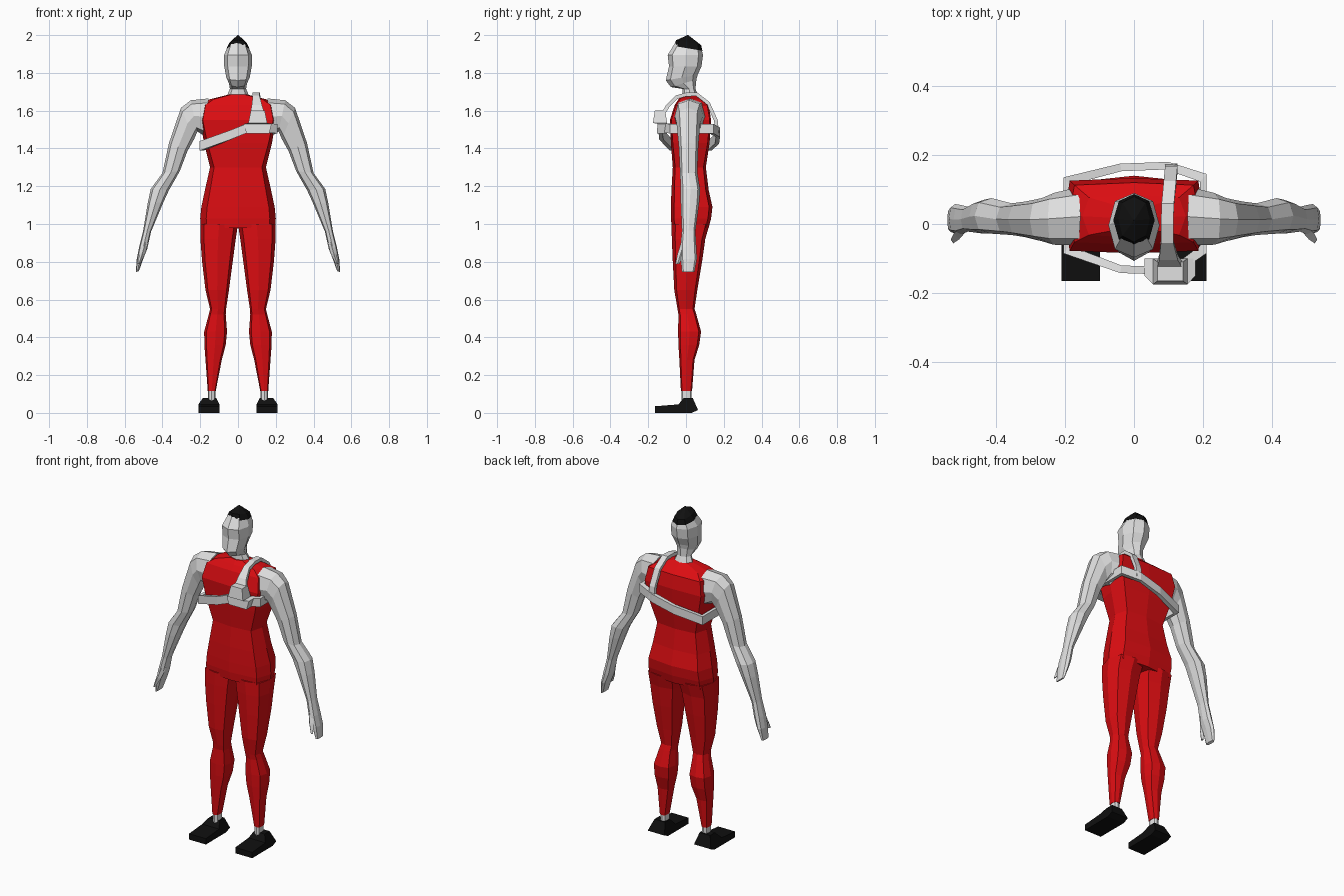
import bpy, bmesh, math
from mathutils import Vector


def material(name, rgb):
    m = bpy.data.materials.new(name)
    m.diffuse_color = (*rgb, 1)
    return m


RED = material("red_suit", (0.72, 0.004, 0.006))
WHITE = material("light_grey", (0.75, 0.75, 0.75))
BLACK = material("black", (0.005, 0.005, 0.005))


def ring(a, b, yf, yb, e=1.0, tilt=0.0, n=8):
    """Rounded section between x-z points a and b, from depth yf to yb."""
    pts = []
    for i in range(n):
        t = 2 * math.pi * i / n
        c, s = round(math.cos(t), 6), round(math.sin(t), 6)
        u, v = (math.copysign(abs(k) ** e, k) if k else 0 for k in (c, s))
        x = (a[0] + b[0]) / 2 + (b[0] - a[0]) / 2 * u
        z = (a[1] + b[1]) / 2 + (b[1] - a[1]) / 2 * u + tilt * s
        pts.append((x, (yf + yb) / 2 + (yb - yf) / 2 * v, z))
    return pts


def loft(name, rings, mat, side=1, caps=True, cyclic=False):
    """Skin a row of rings; side=-1 mirrors across x."""
    bm = bmesh.new()
    vs = [[bm.verts.new((p[0] * side, p[1], p[2])) for p in r] for r in rings]
    n = len(rings[0])
    for k in range(len(vs) if cyclic else len(vs) - 1):
        r, q = vs[k], vs[(k + 1) % len(vs)]
        for i in range(n):
            j = (i + 1) % n
            bm.faces.new((r[i], r[j], q[j], q[i]))
    if caps and not cyclic:
        bm.faces.new(vs[0])
        bm.faces.new(vs[-1])
    bmesh.ops.remove_doubles(bm, verts=bm.verts, dist=1e-5)
    bmesh.ops.recalc_face_normals(bm, faces=bm.faces)
    me = bpy.data.meshes.new(name)
    bm.to_mesh(me)
    bm.free()
    me.materials.append(mat)
    ob = bpy.data.objects.new(name, me)
    bpy.context.collection.objects.link(ob)
    return ob


def level(hw, z, yf, yb, e=1.0, tilt=0.0):
    return ring((-hw, z), (hw, z), yf, yb, e, tilt)


def box_ring(x0, x1, y0, y1, z):
    return [(x0, y0, z), (x1, y0, z), (x1, y1, z), (x0, y1, z)]


def ribbon(name, pairs, half, cyclic=False):
    """Flat strap through (outer, inner) points with a half-width vector."""
    rings = []
    for k, (p, q) in enumerate(pairs):
        w = Vector(half[k] if isinstance(half, list) else half)
        p, q = Vector(p), Vector(q)
        rings.append([p + w, p - w, q - w, q + w])
    return loft(name, rings, WHITE, cyclic=cyclic)


# Torso: hips to collar
loft("torso", [
    level(0.198, 0.98, -0.075, 0.12, 0.5),
    level(0.200, 1.03, -0.08, 0.133, 0.5),
    level(0.194, 1.09, -0.08, 0.14, 0.5),
    level(0.175, 1.18, -0.077, 0.12, 0.5),
    level(0.148, 1.30, -0.07, 0.105, 0.45),
    level(0.180, 1.43, -0.08, 0.125, 0.3),
    level(0.200, 1.55, -0.085, 0.133, 0.2),
    level(0.188, 1.63, -0.06, 0.12, 0.25),
    level(0.150, 1.66, -0.04, 0.085, 0.4),
    level(0.050, 1.685, -0.025, 0.06, 0.8)], RED)

# Neck and head
loft("head", [
    level(0.065, 1.665, -0.02, 0.07),
    level(0.043, 1.715, -0.018, 0.05),
    level(0.048, 1.745, -0.08, 0.055, 1, 0.02),
    level(0.062, 1.775, -0.107, 0.062, 1, 0.015),
    level(0.073, 1.835, -0.09, 0.082, 0.85),
    level(0.074, 1.895, -0.097, 0.09, 0.85),
    level(0.045, 1.958, -0.05, 0.078, 0.9, -0.013)], WHITE)
loft("hair", [
    level(0.060, 1.93, -0.065, 0.087, 0.9, -0.013),
    level(0.046, 1.960, -0.052, 0.080, 0.9, -0.013),
    level(0.002, 2.0, 0.008, 0.012)], BLACK)

for side, label in ((1, "left"), (-1, "right")):
    # Leg: inner x, outer x, z, front, back
    leg = [(0.0, 0.199, 1.0, -0.077, 0.125), (0.012, 0.199, 0.92, -0.075, 0.102),
           (0.028, 0.190, 0.80, -0.07, 0.085), (0.048, 0.172, 0.65, -0.062, 0.06),
           (0.063, 0.148, 0.55, -0.045, 0.045), (0.065, 0.155, 0.52, -0.04, 0.055),
           (0.058, 0.179, 0.43, -0.042, 0.08), (0.065, 0.178, 0.36, -0.04, 0.07),
           (0.086, 0.172, 0.28, -0.035, 0.045), (0.118, 0.160, 0.115, -0.027, 0.032)]
    loft(label + "_leg", [ring((i, z), (o, z), f, b, 0.65) for i, o, z, f, b in leg],
         RED, side)
    loft(label + "_ankle", [ring((0.12, z), (0.158, z), -0.025, 0.03, 0.7)
                            for z in (0.06, 0.116)], WHITE, side)

    # Shoe: side profile carried across the foot
    prof = [(-0.165, 0), (-0.165, 0.035), (-0.04, 0.045), (-0.012, 0.08),
            (0.035, 0.08), (0.064, 0.015), (0.03, 0)]
    loft(label + "_shoe", [
        [(0.115 if z > 0.07 else 0.098, y, z) for y, z in prof],
        [(0.185 if z > 0.07 else 0.21, y, z) for y, z in prof]], BLACK, side)

    # Arm: inner (x, z), outer (x, z), front, back
    arm = [((0.185, 1.47), (0.155, 1.665), -0.062, 0.105),
           ((0.215, 1.49), (0.250, 1.655), -0.06, 0.09),
           ((0.232, 1.45), (0.302, 1.615), -0.05, 0.075),
           ((0.268, 1.385), (0.365, 1.43), -0.038, 0.065),
           ((0.308, 1.28), (0.400, 1.27), -0.032, 0.06),
           ((0.365, 1.18), (0.462, 1.185), -0.028, 0.075),
           ((0.395, 1.115), (0.478, 1.11), -0.028, 0.07),
           ((0.460, 0.96), (0.502, 0.965), -0.022, 0.05),
           ((0.480, 0.87), (0.523, 0.88), -0.03, 0.055),
           ((0.500, 0.82), (0.536, 0.815), -0.028, 0.058),
           ((0.525, 0.75), (0.541, 0.745), -0.022, 0.045)]
    loft(label + "_arm", [ring(a, b, f, k, 0.8) for a, b, f, k in arm], WHITE, side)
    loft(label + "_thumb", [
        ring((0.474, 0.90), (0.505, 0.91), -0.025, 0.01, n=4),
        ring((0.492, 0.84), (0.522, 0.845), -0.045, -0.01, n=4),
        ring((0.517, 0.79), (0.531, 0.788), -0.056, -0.035, n=4)], WHITE, side)

# Chest band: a slanted loop around the ribs
band = [(-0.205, -0.085, 1.413), (-0.04, -0.142, 1.472), (0.05, -0.145, 1.508),
        (0.13, -0.14, 1.508), (0.21, -0.085, 1.505), (0.21, 0.145, 1.505),
        (0.10, 0.18, 1.485), (-0.04, 0.175, 1.45), (-0.205, 0.135, 1.413)]
ribbon("chest_band", [((x, y, z), (x * 0.91, y - math.copysign(0.022, y), z))
                      for x, y, z in band], (0, 0, 0.025), cyclic=True)

# Shoulder strap: from the pouch over the shoulder to the back of the band
strap = [(0.105, -0.14, 1.57), (0.100, -0.105, 1.63), (0.096, -0.055, 1.68),
         (0.096, 0.0, 1.696), (0.098, 0.06, 1.696), (0.104, 0.125, 1.645),
         (0.108, 0.168, 1.55), (0.108, 0.175, 1.48)]
hub = Vector((0.1, 0.02, 1.53))
ribbon("shoulder_strap",
       [(p, Vector(p) + (Vector((p[0], hub.y, hub.z)) - Vector(p)).normalized() * 0.02)
        for p in strap],
       [(0.042, 0, 0), (0.027, 0, 0)] + [(0.018, 0, 0)] * 6)

# Pouch on the chest
loft("pouch", [
    box_ring(0.045, 0.165, -0.155, -0.10, 1.478),
    box_ring(0.030, 0.178, -0.150, -0.10, 1.53),
    box_ring(0.055, 0.155, -0.175, -0.10, 1.535),
    box_ring(0.068, 0.142, -0.165, -0.11, 1.60)], WHITE)
